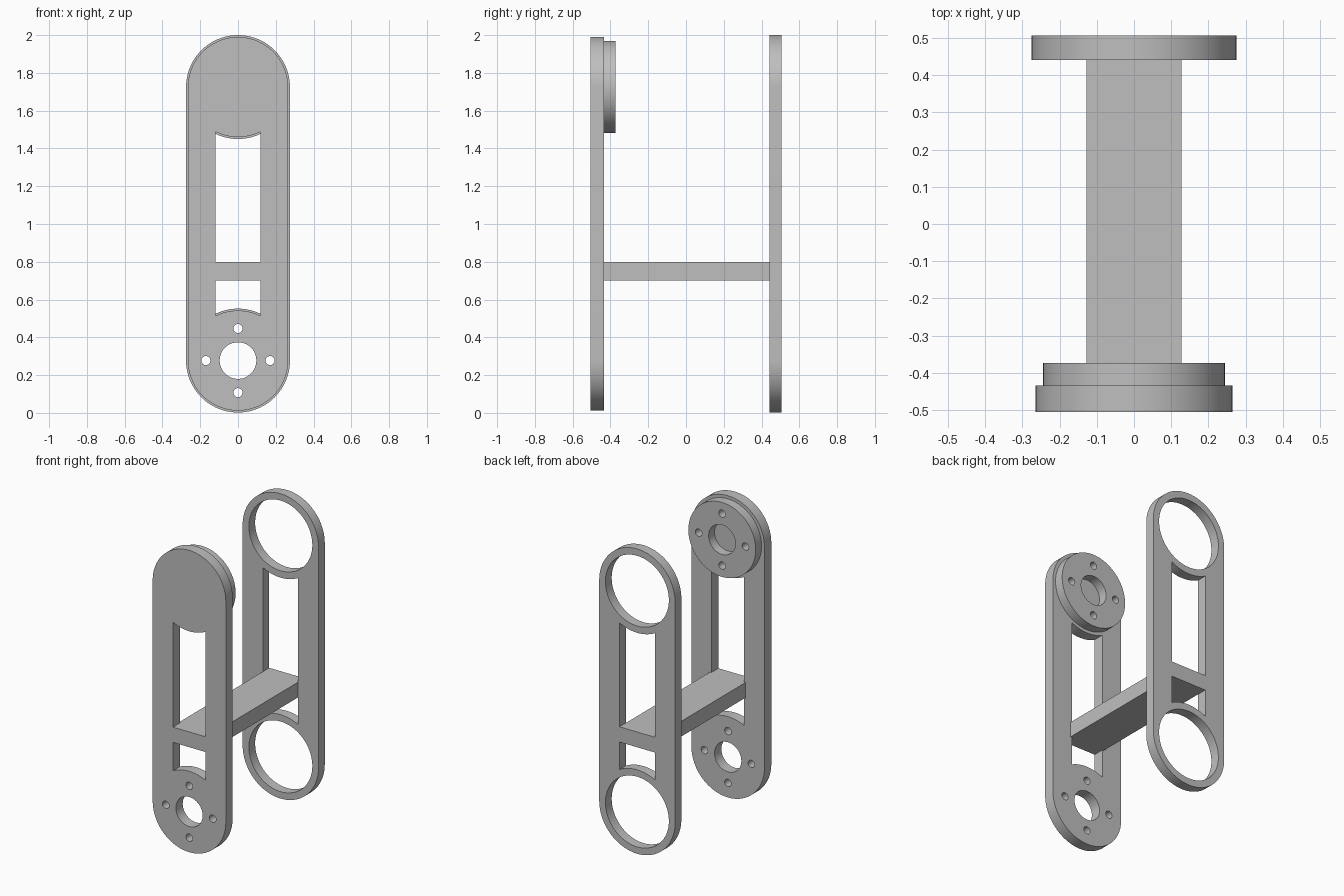
import bpy, bmesh
from math import sin, cos, asin, pi, tau
from mathutils import Matrix

if "Cube" in bpy.data.objects:
    bpy.data.objects.remove(bpy.data.objects["Cube"], do_unlink=True)

grey = bpy.data.materials.new("plain_grey")
grey.use_nodes = True
colour = (0.52, 0.52, 0.52, 1)
grey.diffuse_color = colour
grey.node_tree.nodes["Principled BSDF"].inputs["Base Color"].default_value = colour

LOW, HIGH = 0.277, 1.725      # heights of the two pivot centres
BAR_LOW, BAR_HIGH = 0.70, 0.80


# Outline helpers, all in (x, z)
def arc(z, r, start, end, n=48):
    return [(r * cos(start + (end - start) * i / n),
             z + r * sin(start + (end - start) * i / n)) for i in range(n + 1)]


def circle(x, z, r, n=72):
    return [(x + r * cos(tau * i / n), z + r * sin(tau * i / n)) for i in range(n)]


def stadium(r):
    return arc(LOW, r, pi, tau) + arc(HIGH, r, 0, pi)


def windows(half, r):
    """Openings above and below the bar, each ending in an arc round a pivot."""
    a = asin(half / r)
    upper = [(half, BAR_HIGH), (-half, BAR_HIGH)]
    upper += arc(HIGH, r, 1.5 * pi - a, 1.5 * pi + a, 16)
    lower = [(-half, BAR_LOW), (half, BAR_LOW)]
    lower += arc(LOW, r, pi / 2 - a, pi / 2 + a, 16)
    return [upper, lower]


def bolt_pattern(z):
    """One bore and four bolt holes."""
    holes = [circle(0, z, 0.097)]
    for i in range(4):
        a = i * pi / 2
        holes.append(circle(0.17 * cos(a), z + 0.17 * sin(a), 0.024, 32))
    return holes


def slab(name, outlines, y0, y1):
    """Fill the outlines, nested ones as holes, and extrude from y0 to y1."""
    curve = bpy.data.curves.new(name, "CURVE")
    curve.dimensions = "2D"
    curve.fill_mode = "BOTH"
    curve.extrude = (y1 - y0) / 2
    for points in outlines:
        spline = curve.splines.new("POLY")
        spline.points.add(len(points) - 1)
        for p, (x, z) in zip(spline.points, points):
            p.co = (x, z, 0, 1)
        spline.use_cyclic_u = True
    source = bpy.data.objects.new(name + "_outline", curve)
    bpy.context.collection.objects.link(source)
    graph = bpy.context.evaluated_depsgraph_get()
    mesh = bpy.data.meshes.new_from_object(source.evaluated_get(graph))
    bpy.data.objects.remove(source, do_unlink=True)
    bpy.data.curves.remove(curve)

    # Stand the slab upright and weld caps to walls
    mesh.transform(Matrix.Translation((0, (y0 + y1) / 2, 0)) @ Matrix.Rotation(pi / 2, 4, "X"))
    bm = bmesh.new()
    bm.from_mesh(mesh)
    bmesh.ops.remove_doubles(bm, verts=bm.verts, dist=0.0001)
    bmesh.ops.recalc_face_normals(bm, faces=bm.faces)
    bm.to_mesh(mesh)
    bm.free()
    mesh.name = name
    mesh.materials.clear()
    mesh.materials.append(grey)
    obj = bpy.data.objects.new(name, mesh)
    bpy.context.collection.objects.link(obj)
    bpy.ops.object.select_all(action="DESELECT")
    obj.select_set(True)
    bpy.context.view_layer.objects.active = obj
    bpy.ops.object.shade_smooth_by_angle()
    return obj


# Front plate: solid top, bolt pattern at the bottom
slab("front_plate", [stadium(0.265)] + windows(0.118, 0.265) + bolt_pattern(LOW),
     -0.505, -0.434)

# Hub disc on the inner side of the front plate, with blind holes
slab("hub_disc", [circle(0, HIGH, 0.244, 96)] + bolt_pattern(HIGH), -0.434, -0.373)

# Back plate: an open ring at each end
rings = [circle(0, z, 0.23, 96) for z in (LOW, HIGH)]
slab("back_plate", [stadium(0.275)] + windows(0.128, 0.275) + rings, 0.441, 0.506)

# Bar joining the two plates
bar = [(-0.128, BAR_LOW), (0.128, BAR_LOW), (0.128, BAR_HIGH), (-0.128, BAR_HIGH)]
slab("cross_bar", [bar], -0.434, 0.441)
